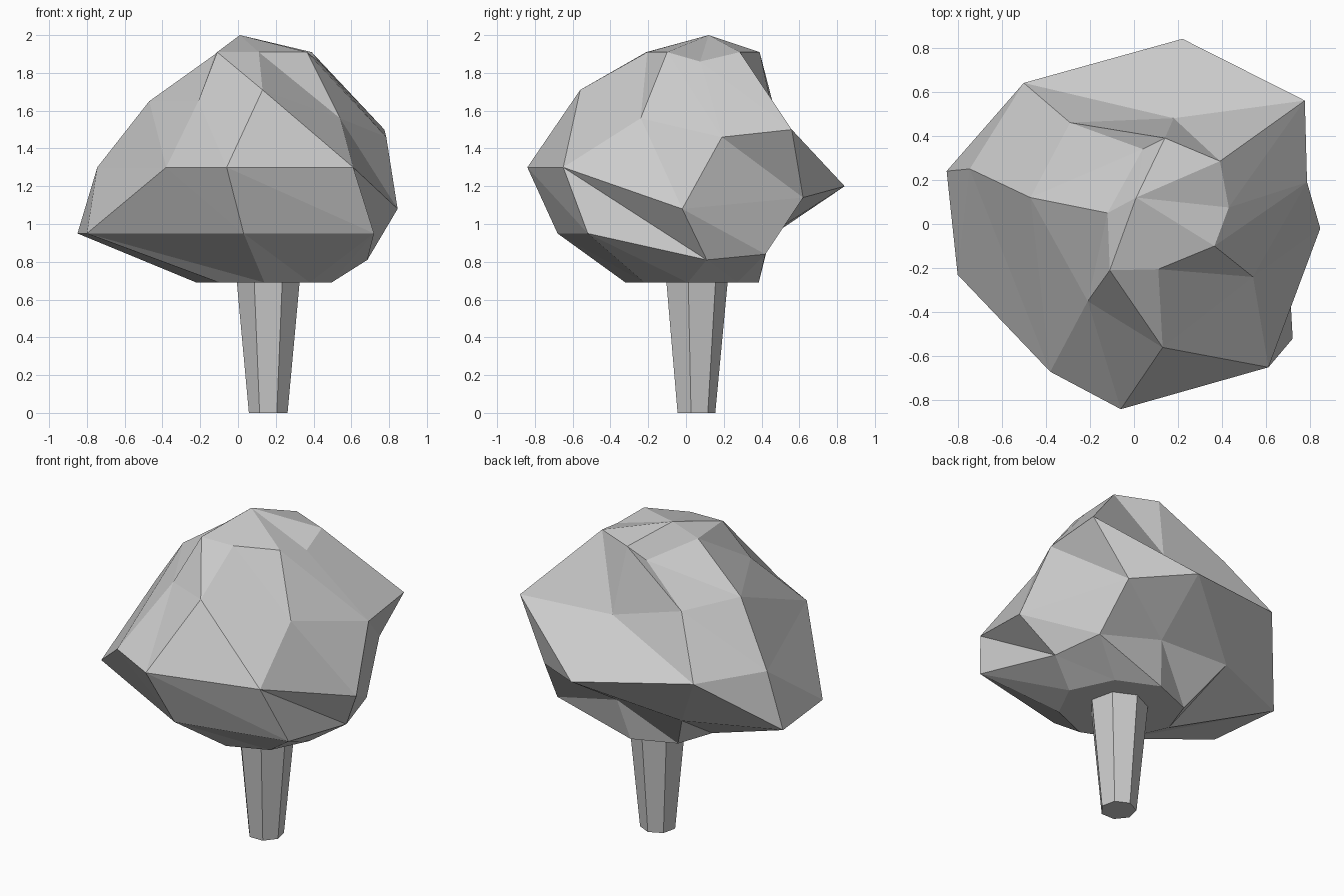
import bpy, bmesh
from math import radians
from mathutils import Matrix

if "Cube" in bpy.data.objects:
    bpy.data.objects.remove(bpy.data.objects["Cube"])


def finish(bm, name):
    bmesh.ops.recalc_face_normals(bm, faces=bm.faces)
    mesh = bpy.data.meshes.new(name)
    bm.to_mesh(mesh)
    bm.free()
    bpy.context.collection.objects.link(bpy.data.objects.new(name, mesh))


# Foliage: irregular eight-sided rings, bottom to top, closed by a tip
rings = [
    [(-.10, -.22, .69), (.14, -.32, .69), (.38, -.22, .69), (.495, .01, .69),
     (.37, .27, .69), (.12, .385, .69), (-.14, .28, .69), (-.22, .05, .69)],
    [(-.80, -.23, .95), (.03, -.68, .95), (.72, -.52, .95), (.685, .11, .81),
     (.61, .42, .84), (.17, .45, .95), (-.30, .47, .95), (-.85, .24, .95)],
    [(-.38, -.67, 1.3), (-.06, -.84, 1.3), (.61, -.65, 1.3), (.845, -.02, 1.08),
     (.56, .62, 1.14), (.22, .84, 1.2), (-.50, .64, 1.3), (-.745, .25, 1.3)],
    [(-.21, -.35, 1.65), (.13, -.56, 1.71), (.54, -.24, 1.56), (.785, .19, 1.46),
     (.775, .56, 1.5), (.18, .48, 1.5), (-.29, .46, 1.64), (-.47, .12, 1.65)],
    [(-.11, -.21, 1.91), (.11, -.205, 1.91), (.365, -.10, 1.91), (.43, .075, 1.86),
     (.39, .285, 1.91), (.14, .39, 1.91), (.04, .34, 1.83), (-.12, .05, 1.9)],
]
bm = bmesh.new()
loops = [[bm.verts.new(p) for p in ring] for ring in rings]
for low, high in zip(loops, loops[1:]):
    for i in range(8):
        j = (i + 1) % 8
        bm.faces.new((low[i], low[j], high[i]))
        bm.faces.new((low[j], high[j], high[i]))
tip = bm.verts.new((.01, .12, 2))
for i in range(8):
    bm.faces.new((loops[-1][i], loops[-1][(i + 1) % 8], tip))
bm.faces.new(loops[0][::-1])
finish(bm, "foliage")

# Trunk: seven-sided, wider towards the top, one corner facing the back
bm = bmesh.new()
bmesh.ops.create_cone(bm, cap_ends=True, segments=7, radius1=.105, radius2=.175, depth=.74)
back_corner = max((v for v in bm.verts if v.co.z < 0), key=lambda v: v.co.y)
turn = radians(90) - back_corner.co.xy.angle_signed((1, 0))
bmesh.ops.transform(bm, verts=bm.verts,
                    matrix=Matrix.Translation((.16, .05, .37)) @ Matrix.Rotation(turn, 4, 'Z'))
finish(bm, "trunk")
